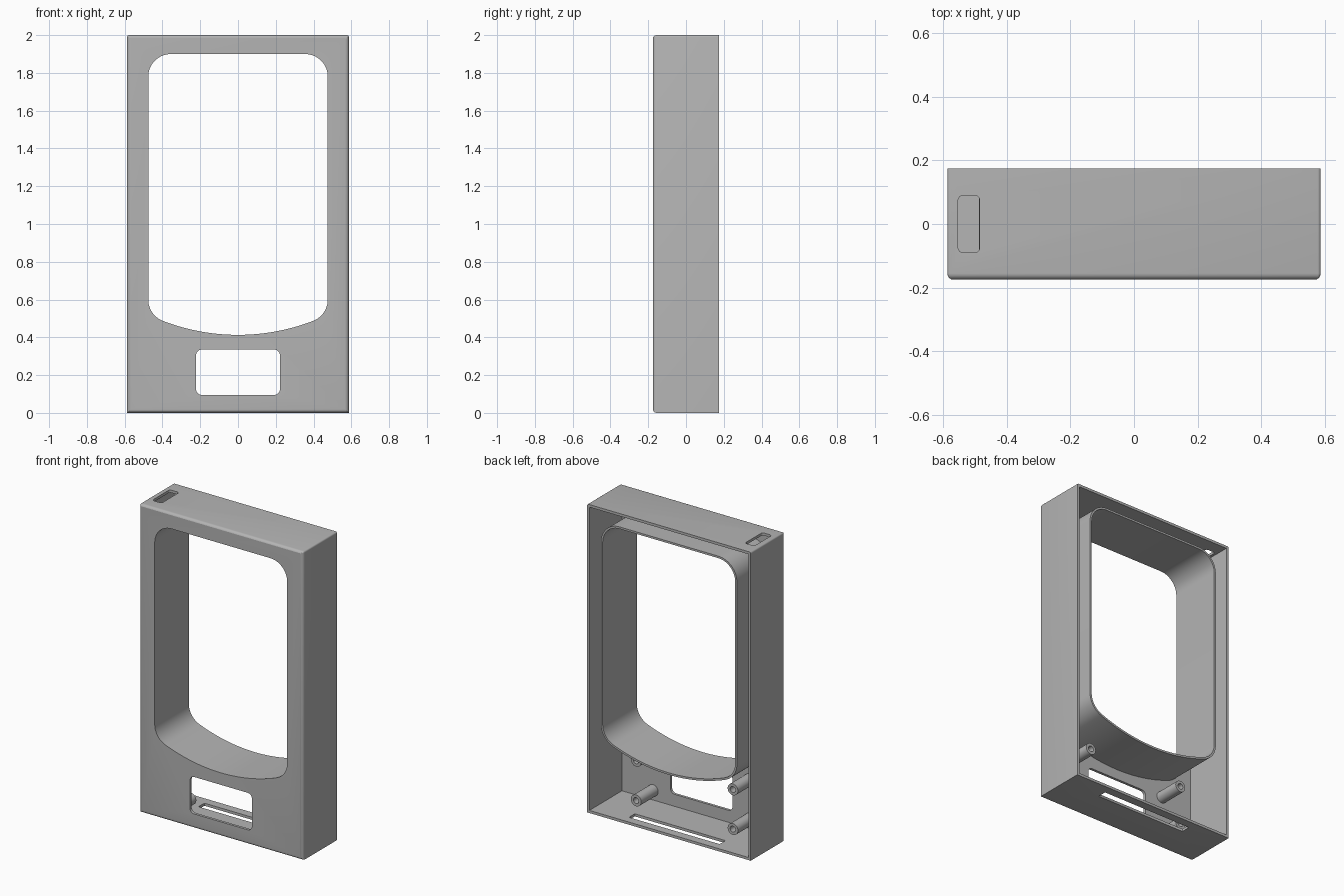
import bpy, bmesh
from math import sin, cos, pi, sqrt, atan2

cube = bpy.data.objects.get("Cube")
if cube:
    bpy.data.objects.remove(cube, do_unlink=True)

HALF_W, HALF_D, HEIGHT, WALL = 0.587, 0.175, 2.0, 0.017

grey = bpy.data.materials.new("plain grey")
grey.use_nodes = True
COLOUR = (0.46, 0.46, 0.46, 1)
grey.diffuse_color = COLOUR
grey.node_tree.nodes["Principled BSDF"].inputs["Base Color"].default_value = COLOUR


def arc(cx, cy, r, a0, a1, n):
    return [(cx + r * cos(a0 + (a1 - a0) * i / n), cy + r * sin(a0 + (a1 - a0) * i / n))
            for i in range(n + 1)]


def rounded_rect(x0, x1, y0, y1, r, n=8):
    pts = []
    corners = ((x1 - r, y1 - r), (x0 + r, y1 - r), (x0 + r, y0 + r), (x1 - r, y0 + r))
    for i, (cx, cy) in enumerate(corners):
        pts += arc(cx, cy, r, i * pi / 2, (i + 1) * pi / 2, n)
    return pts


def window_outline(grow=0.0):
    """Rounded opening whose bottom edge is a shallow arc."""
    w, top, bottom, r, big = 0.475, 1.9, 0.413, 0.12, 1.104
    cx, big_z = w - r, bottom + big
    low_z = big_z - sqrt((big - r) ** 2 - cx ** 2)
    a = atan2(low_z - big_z, cx)
    rg = r + grow
    pts = arc(cx, top - r, rg, 0, pi / 2, 14) + arc(-cx, top - r, rg, pi / 2, pi, 14)
    pts += arc(-cx, low_z, rg, pi, 2 * pi - (pi + a), 12)[:-1]
    pts += arc(0, big_z, big + grow, -pi - a, a, 32)
    pts += arc(cx, low_z, rg, a, 0, 12)[1:]
    return pts


def finish(name, bm):
    bmesh.ops.recalc_face_normals(bm, faces=bm.faces)
    mesh = bpy.data.meshes.new(name)
    bm.to_mesh(mesh)
    bm.free()
    mesh.materials.append(grey)
    ob = bpy.data.objects.new(name, mesh)
    bpy.context.collection.objects.link(ob)
    return ob


def prism(name, outline, lo, hi, axis="Y"):
    """Solid made by extruding an outline along Y (from XZ) or Z (from XY)."""
    bm = bmesh.new()
    place = (lambda p, t: (p[0], t, p[1])) if axis == "Y" else (lambda p, t: (p[0], p[1], t))
    a, b = [[bm.verts.new(place(p, t)) for p in outline] for t in (lo, hi)]
    bm.faces.new(a)
    bm.faces.new(b)
    for i in range(len(a)):
        j = (i + 1) % len(a)
        bm.faces.new((a[i], a[j], b[j], b[i]))
    return finish(name, bm)


def tube(name, outer, inner, y0, y1):
    """Ring-shaped wall between two matching outlines."""
    bm = bmesh.new()
    loops = [[bm.verts.new((x, y, z)) for x, z in o]
             for o, y in ((outer, y0), (outer, y1), (inner, y1), (inner, y0))]
    n = len(outer)
    for k in range(4):
        p, q = loops[k], loops[(k + 1) % 4]
        for i in range(n):
            j = (i + 1) % n
            bm.faces.new((p[i], p[j], q[j], q[i]))
    return finish(name, bm)


def select(ob):
    bpy.ops.object.select_all(action="DESELECT")
    ob.select_set(True)
    bpy.context.view_layer.objects.active = ob


def cut(ob, cutter):
    mod = ob.modifiers.new("cut", "BOOLEAN")
    mod.operation, mod.solver, mod.object = "DIFFERENCE", "EXACT", cutter
    select(ob)
    bpy.ops.object.modifier_apply(modifier=mod.name)
    bpy.data.objects.remove(cutter, do_unlink=True)


def smooth(ob):
    select(ob)
    bpy.ops.object.shade_smooth_by_angle(angle=pi / 6)


# Outer block with its front rim rounded
top_r = 0.01
block = [(-HALF_W, 0), (HALF_W, 0)]
block += arc(HALF_W - top_r, HEIGHT - top_r, top_r, 0, pi / 2, 4)
block += arc(top_r - HALF_W, HEIGHT - top_r, top_r, pi / 2, pi, 4)
housing = prism("housing", block, -HALF_D, HALF_D)
bm = bmesh.new()
bm.from_mesh(housing.data)
rim = [e for e in bm.edges if all(v.co.y < -HALF_D + 0.001 for v in e.verts)]
bmesh.ops.bevel(bm, geom=rim, offset=0.02, segments=5, profile=0.5, affect="EDGES", clamp_overlap=False)
bmesh.ops.remove_doubles(bm, verts=bm.verts, dist=0.0005)
bm.to_mesh(housing.data)
bm.free()

# Hollow it from the back, then open the windows and slots
inside = HALF_W - WALL
cavity = [(-inside, WALL), (inside, WALL), (inside, HEIGHT - WALL), (-inside, HEIGHT - WALL)]
cut(housing, prism("cavity", cavity, -HALF_D + WALL, 0.3))
cut(housing, prism("main_opening", window_outline(), -0.3, 0.3))
cut(housing, prism("small_opening", rounded_rect(-0.222, 0.222, 0.095, 0.335, 0.03), -0.3, 0))
cut(housing, prism("top_slot", rounded_rect(-0.553, -0.485, -0.09, 0.09, 0.016), 1.95, 2.1, "Z"))
cut(housing, prism("bottom_slot", rounded_rect(-0.325, 0.325, 0.06, 0.12, 0.004, 2), -0.1, 0.05, "Z"))
smooth(housing)

# Wall running from the main opening to the back
smooth(tube("window_frame", window_outline(0.013), window_outline(), -HALF_D + WALL - 0.002, HALF_D))

# Hollow mounting posts around the small opening
for side, x in (("left", 0.347), ("right", -0.347)):
    for level, z in (("lower", 0.08), ("upper", 0.337)):
        rings = [arc(x, z, r, 0, 2 * pi, 24)[:-1] for r in (0.037, 0.019)]
        smooth(tube(f"{level}_{side}_post", *rings, -HALF_D + WALL - 0.002, 0.016))
